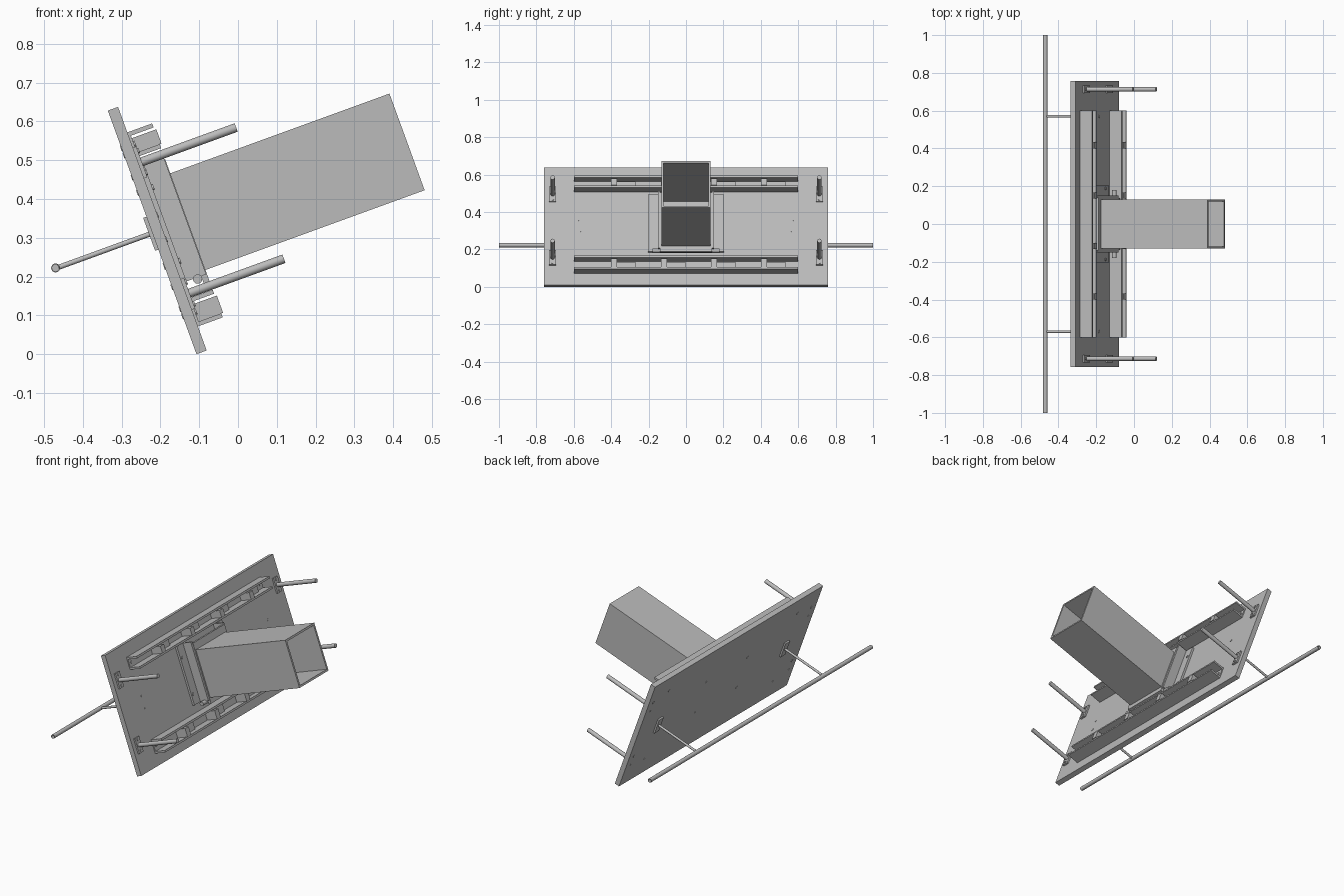
import bpy, bmesh, math
from mathutils import Matrix, Vector

if "Cube" in bpy.data.objects:
    bpy.data.objects.remove(bpy.data.objects["Cube"])

# Tilted frame: a = out of the board, y = along it, b = up the board
T = Matrix.Translation((-0.107, 0, 0)) @ Matrix.Rotation(math.radians(-20), 4, 'Y')

grey = bpy.data.materials.new("light_grey_metal")
grey.diffuse_color = (0.5, 0.5, 0.5, 1)
grey.use_nodes = True
grey.node_tree.nodes["Principled BSDF"].inputs["Base Color"].default_value = grey.diffuse_color


def finish(name, bm, smooth=False):
    bmesh.ops.recalc_face_normals(bm, faces=bm.faces)
    me = bpy.data.meshes.new(name)
    bm.to_mesh(me)
    bm.free()
    me.materials.append(grey)
    ob = bpy.data.objects.new(name, me)
    bpy.context.collection.objects.link(ob)
    ob.matrix_world = T
    if smooth:
        bpy.ops.object.select_all(action='DESELECT')
        ob.select_set(True)
        bpy.context.view_layer.objects.active = ob
        bpy.ops.object.shade_smooth_by_angle(angle=math.radians(40))
    return ob


def hollow(bm, faces, wall, depth):
    for f in faces:
        n = f.normal.copy()
        bmesh.ops.inset_region(bm, faces=[f], thickness=wall, use_even_offset=True)
        r = bmesh.ops.extrude_discrete_faces(bm, faces=[f])
        bmesh.ops.translate(bm, verts=r['faces'][0].verts, vec=-n * depth)


def box(name, a, y, b, bore=None):
    bm = bmesh.new()
    bmesh.ops.create_cube(bm, size=1)
    for v in bm.verts:
        v.co = [(r[0] + r[1]) / 2 + c * (r[1] - r[0]) for r, c in zip((a, y, b), v.co)]
    if bore:
        bm.normal_update()
        hollow(bm, [f for f in bm.faces if f.normal.x > 0.9], *bore)
    return finish(name, bm)


def rod(name, p, q, r, seg=24, bore=None):
    p, q = Vector(p), Vector(q)
    d = q - p
    bm = bmesh.new()
    m = Matrix.Translation((p + q) / 2) @ d.to_track_quat('Z', 'Y').to_matrix().to_4x4()
    bmesh.ops.create_cone(bm, cap_ends=True, segments=seg, radius1=r, radius2=r,
                          depth=d.length, matrix=m)
    if bore:
        bm.normal_update()
        hollow(bm, [f for f in bm.faces if len(f.verts) > 4], *bore)
    return finish(name, bm, True)


def bolt(name, a, y, b, r=0.008, h=0.004):
    rod(name, (a - h, y, b), (a + h, y, b), r, 12)


F = 0.028  # front face of the board

# Main board
box("board", (0, F), (-0.758, 0.758), (0, 0.668))

# Two long rails with flanges, ribs and bolts
for label, lo, hi in (("upper", 0.530, 0.598), ("lower", 0.066, 0.142)):
    box(label + "_rail_web", (F, F + 0.006), (-0.6, 0.6), (lo, hi))
    for side, b in (("bottom", lo), ("top", hi - 0.011)):
        box(f"{label}_rail_{side}_flange", (F, 0.096), (-0.6, 0.6), (b, b + 0.011))
    for i in range(4):
        y = -0.40 + 0.267 * i
        box(label + "_rail_rib", (F, 0.101), (y, y + 0.032), (lo + 0.011, hi - 0.018))
        box(label + "_rail_spacer", (F, 0.055), (y + 0.032, y + 0.13),
            (lo + 0.011, hi - 0.02))
    for s in (-1, 1):
        bolt(label + "_rail_bolt", F + 0.006, s * 0.58, (lo + hi) / 2)
        bolt(label + "_rail_back_bolt", 0, s * 0.58, (lo + hi) / 2, h=0.002)

# Four pegs on bracket pads
for s in (-1, 1):
    y = s * 0.713
    for b in (0.154, 0.514):
        box("peg_pad", (F, F + 0.009), (y - 0.019, y + 0.019), (b - 0.042, b + 0.042))
        rod("peg", (F, y, b), (0.296, y, b), 0.0115)
        for d in (-0.03, 0.03):
            bolt("peg_bolt", F + 0.009, y, b + d, 0.007)
            bolt("peg_back_bolt", 0, y, b + d, 0.007, 0.002)

# Carriage: side angles, base plate and pivot pin
for s in (-1, 1):
    y0, y1 = sorted((s * 0.14, s * 0.203))
    box("carriage_side_flange", (F, 0.040), (y0, y1), (0.185, 0.51))
    y0, y1 = sorted((s * 0.138, s * 0.15))
    box("carriage_side_leg", (0.04, 0.094), (y0, y1), (0.185, 0.51))
    for b in (0.241, 0.443):
        bolt("carriage_bolt", 0.040, s * 0.187, b)
        bolt("carriage_back_bolt", 0, s * 0.187, b, h=0.002)
box("carriage_base_plate", (0.080, 0.096), (-0.138, 0.138), (0.165, 0.50))
rod("carriage_pin", (0.069, -0.18, 0.181), (0.069, 0.18, 0.181), 0.012)

# Big square open tube
box("square_tube", (0.094, 0.697), (-0.131, 0.131), (0.196, 0.461), bore=(0.011, 0.597))

# Rear handle: long hollow bar on two thin arms
rod("handle_bar", (-0.265, -1, 0.333), (-0.265, 1, 0.333), 0.0115, bore=(0.0025, 0.9))
for s in (-1, 1):
    y = s * 0.57
    rod("handle_arm", (-0.258, y, 0.332), (0, y, 0.332), 0.0065)
    box("handle_pad", (-0.009, 0), (y - 0.02, y + 0.02), (0.287, 0.377))
    for b in (0.305, 0.372):
        bolt("handle_front_bolt", F, y, b, h=0.002)
